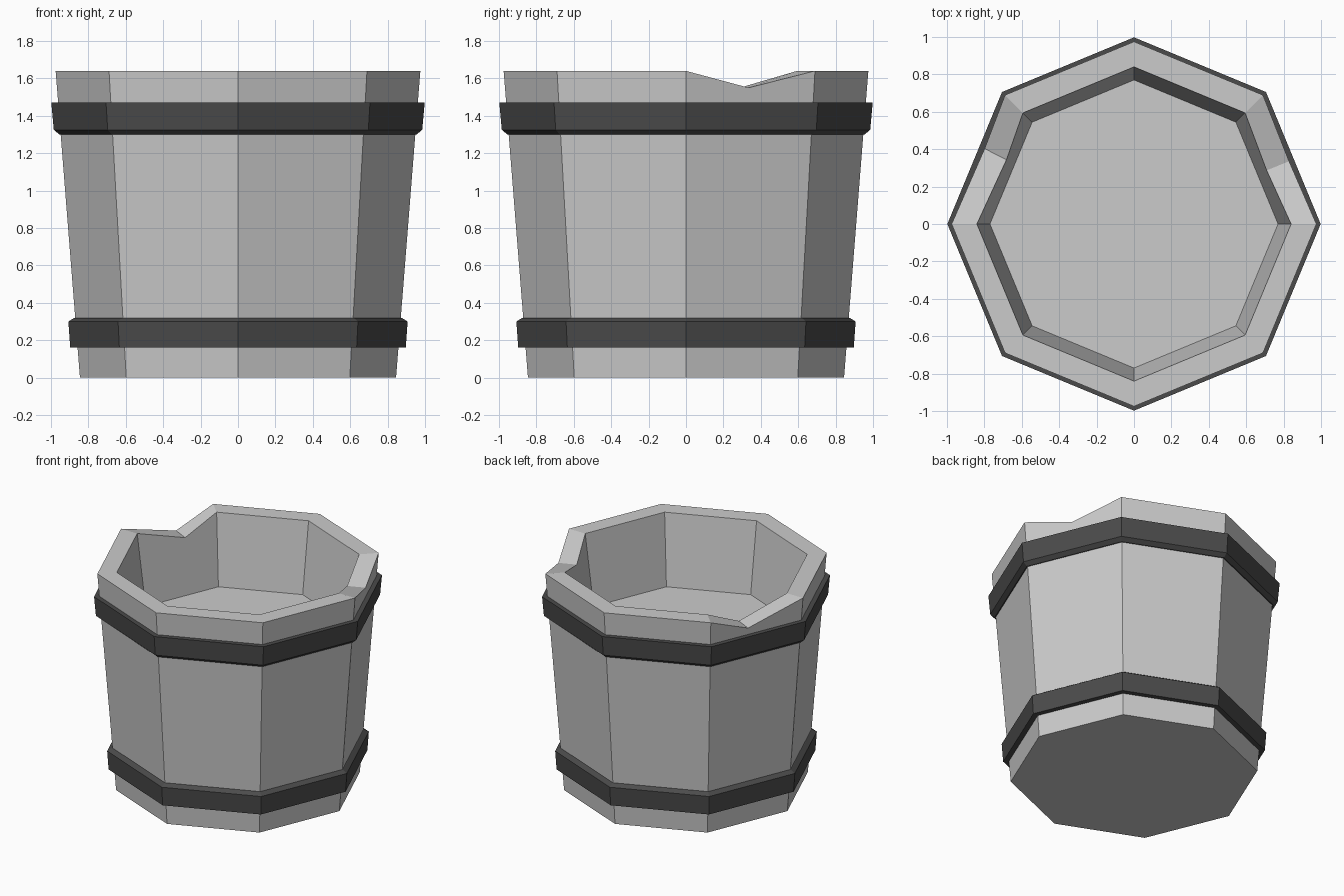
import bpy, bmesh
from math import sin, cos, pi

if "Cube" in bpy.data.objects:
    bpy.data.objects.remove(bpy.data.objects["Cube"])

SIDES = 8


def ring(bm, r, z):
    return [bm.verts.new((r * cos(2 * pi * i / SIDES), r * sin(2 * pi * i / SIDES), z))
            for i in range(SIDES)]


def lathe(bm, profile, closed=False):
    """Sweep (radius, z) points around z; cap both ends unless the profile is closed."""
    rings = [ring(bm, r, z) for r, z in profile]
    pairs = list(zip(rings, rings[1:]))
    if closed:
        pairs.append((rings[-1], rings[0]))
    else:
        bm.faces.new(rings[0][::-1])
        bm.faces.new(rings[-1])
    for a, b in pairs:
        for i in range(SIDES):
            j = (i + 1) % SIDES
            bm.faces.new((a[i], a[j], b[j], b[i]))
    bmesh.ops.recalc_face_normals(bm, faces=bm.faces)
    return rings


def finish(bm, name, material=None):
    mesh = bpy.data.meshes.new(name)
    bm.to_mesh(mesh)
    bm.free()
    obj = bpy.data.objects.new(name, mesh)
    bpy.context.collection.objects.link(obj)
    if material:
        mesh.materials.append(material)
    return obj


# Bucket body: tapered outer wall, rim, inner wall and raised inner floor
bm = bmesh.new()
base, outer, inner, floor = lathe(
    bm, [(0.845, 0), (0.975, 1.64), (0.84, 1.64), (0.77, 1.11)])


# Chips in the rim: split the rim edges and slide the new points down the walls
def chip(start, end, t, depth):
    points = []
    for loop, low in ((outer, base), (inner, floor)):
        a, b = loop[start], loop[end]
        edge = bm.edges.get((a, b))
        new = bmesh.utils.edge_split(edge, a, t)[1]
        foot = low[start].co.lerp(low[end].co, t)
        down = foot - new.co
        new.co += down * (depth / -down.z)
        points.append(new)
    bmesh.ops.connect_verts(bm, verts=points)


chip(0, 1, 0.49, 0.09)
chip(4, 3, 0.59, 0.12)
finish(bm, "bucket_body")

# Dark metal hoops with one chamfered edge each
iron = bpy.data.materials.new("dark_iron")
iron.diffuse_color = (0.07, 0.07, 0.07, 1)
iron.use_nodes = True
iron.node_tree.nodes["Principled BSDF"].inputs["Base Color"].default_value = iron.diffuse_color
hoops = {
    "upper_hoop": [(0.94, 1.30), (0.955, 1.30), (0.985, 1.325), (0.998, 1.47), (0.95, 1.47)],
    "lower_hoop": [(0.85, 0.16), (0.897, 0.16), (0.907, 0.30), (0.875, 0.32), (0.86, 0.32)],
}
for name, profile in hoops.items():
    bm = bmesh.new()
    lathe(bm, profile, closed=True)
    finish(bm, name, iron)
